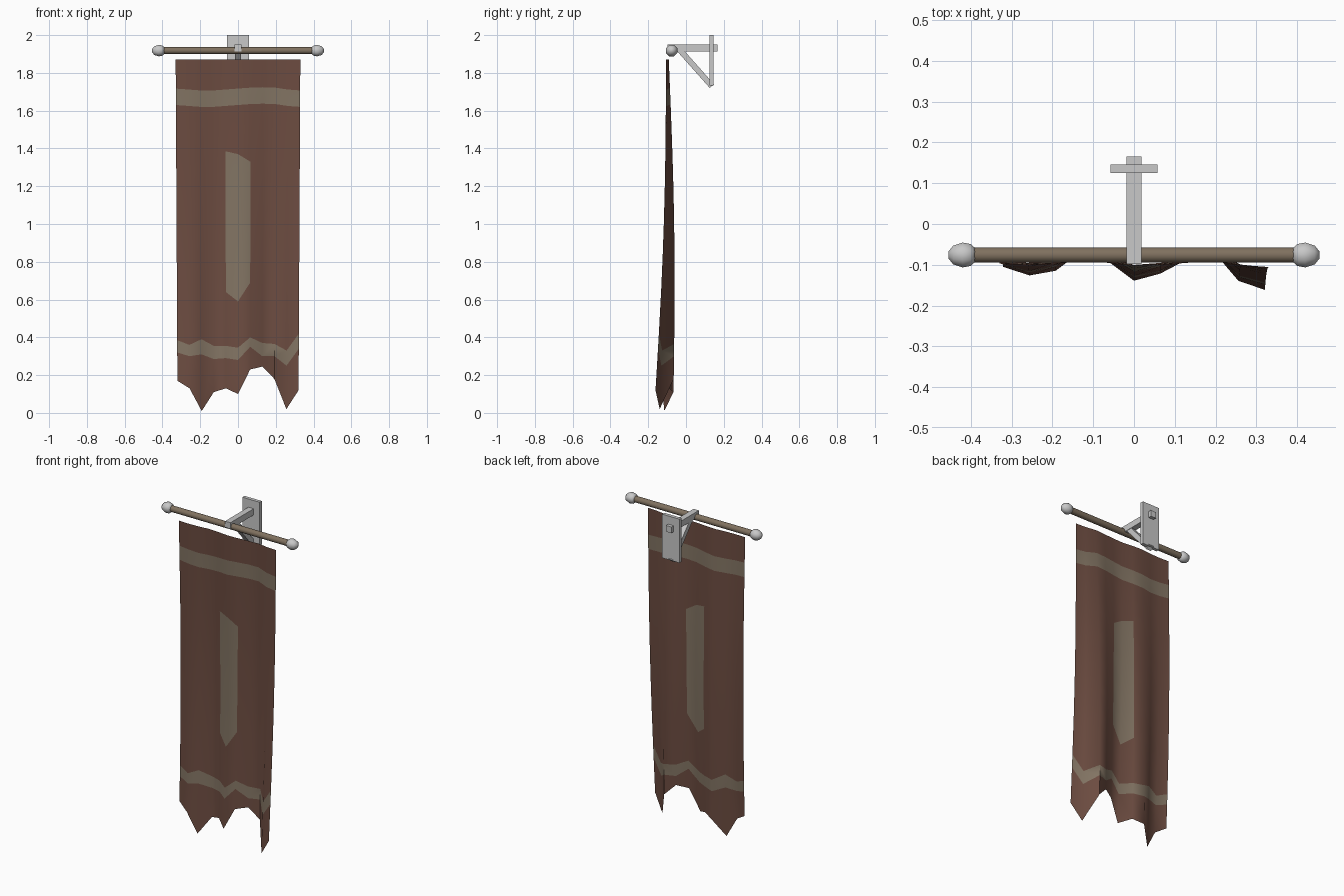
import bpy, bmesh, math
from mathutils import Vector, Matrix

if "Cube" in bpy.data.objects:
    bpy.data.objects.remove(bpy.data.objects["Cube"])


def material(name, r, g, b):
    m = bpy.data.materials.new(name)
    m.use_nodes = True
    m.diffuse_color = (r, g, b, 1)
    m.node_tree.nodes["Principled BSDF"].inputs["Base Color"].default_value = (r, g, b, 1)
    return m


cloth_mat = material("brown cloth", 0.150, 0.072, 0.052)
trim_mat = material("faded trim", 0.225, 0.175, 0.125)
wood_mat = material("pole wood", 0.215, 0.165, 0.115)
metal_mat = material("pale metal", 0.58, 0.58, 0.58)


def finish(name, bm, mats, smooth=None):
    me = bpy.data.meshes.new(name)
    bm.to_mesh(me)
    bm.free()
    ob = bpy.data.objects.new(name, me)
    bpy.context.collection.objects.link(ob)
    for m in mats:
        me.materials.append(m)
    if smooth:
        bpy.ops.object.select_all(action='DESELECT')
        ob.select_set(True)
        bpy.context.view_layer.objects.active = ob
        bpy.ops.object.shade_smooth_by_angle(angle=math.radians(smooth))
    return ob


def box(name, center, size, tilt=0):
    bm = bmesh.new()
    bmesh.ops.create_cube(bm, size=1)
    mat = Matrix.Translation(center) @ Matrix.Rotation(tilt, 4, 'X') @ Matrix.Diagonal((*size, 1))
    bmesh.ops.transform(bm, matrix=mat, verts=bm.verts)
    return finish(name, bm, [metal_mat])


def lathe_x(name, profile, sides, mat, smooth):
    """Spin (x, radius) points round the pole axis."""
    bm = bmesh.new()
    rings = []
    for x, r in profile:
        rings.append([bm.verts.new((x, AXIS_Y + r * math.cos(a), AXIS_Z + r * math.sin(a)))
                      for a in (math.tau * (i + 0.5) / sides for i in range(sides))])
    for a, b in zip(rings, rings[1:]):
        for i in range(sides):
            j = (i + 1) % sides
            bm.faces.new((a[i], a[j], b[j], b[i]))
    bm.faces.new(rings[0])
    bm.faces.new(rings[-1])
    bmesh.ops.recalc_face_normals(bm, faces=bm.faces)
    return finish(name, bm, [mat], smooth)


# Pole and end knobs
AXIS_Y, AXIS_Z = -0.076, 1.918
lathe_x("pole", [(-0.4, 0.019), (0.4, 0.019)], 12, wood_mat, 40)
knob = [(0.39, 0.019), (0.4, 0.029), (0.42, 0.033), (0.443, 0.025), (0.455, 0.009)]
for side, s in (("left", 1), ("right", -1)):
    lathe_x(side + "_knob", [(s * x, r) for x, r in knob], 8, metal_mat, 50)

# Wall bracket
box("wall_plate", (0, 0.135, 1.867), (0.116, 0.021, 0.266))
box("bracket_arm", (0, 0.034, 1.931), (0.036, 0.264, 0.038))
upper, lower = Vector((0, -0.045, 1.935)), Vector((0, 0.137, 1.73))
run = lower - upper
box("bracket_brace", (upper + lower) / 2, (0.032, run.length, 0.03), math.atan2(run.z, run.y))

# Banner: eleven columns, with rows following the hem and the painted bands
hem = [.17, .13, .01, .11, .13, .10, .23, .245, .18, .02, .12]
low_band = [.32, .30, .31, .285, .29, .28, .35, .30, .30, .25, .34]
low_band_top = [.385, .36, .39, .355, .355, .345, .40, .37, .365, .33, .42]
bar_foot = [.65, .65, .65, .65, .64, .59, .69, .68, .67, .66, .66]
bar_head = [1.36, 1.36, 1.37, 1.38, 1.385, 1.37, 1.33, 1.34, 1.35, 1.35, 1.35]
high_band = [1.63, 1.625, 1.62, 1.62, 1.625, 1.63, 1.635, 1.637, 1.635, 1.625, 1.62]
fold = [-.11, -.13, -.115, -.07, -.095, -.142, -.13, -.095, -.07, -.14, -.165]
COLS, TOP = len(hem), 1.87


def between(a, b, t):
    return [p + (q - p) * t for p, q in zip(a, b)]


rows = [hem, low_band, low_band_top, bar_foot]
rows += [between(bar_foot, bar_head, t) for t in (0.25, 0.5, 0.75)]
rows += [bar_head, high_band, [z + 0.087 for z in high_band], [TOP] * COLS]
BAR_ROWS, BAND_ROWS, BAR_COLS = range(3, 7), (1, 8), (4, 5)

bm = bmesh.new()
grid = []
for row in rows:
    line = []
    for c, z in enumerate(row):
        drop = (TOP - z) / TOP
        x = (c / (COLS - 1) - 0.5) * (0.66 - 0.02 * drop)
        top_y = -0.098 + 0.15 * (fold[c] + 0.115)
        y = top_y + (fold[c] - top_y) * min(1, drop * 1.08) + 0.018 * math.sin(math.pi * drop)
        line.append(bm.verts.new((x, y, z)))
    grid.append(line)
for r in range(len(rows) - 1):
    for c in range(COLS - 1):
        f = bm.faces.new((grid[r][c], grid[r][c + 1], grid[r + 1][c + 1], grid[r + 1][c]))
        painted = r in BAND_ROWS or (r in BAR_ROWS and c in BAR_COLS)
        f.material_index = 1 if painted else 0
finish("banner_cloth", bm, [cloth_mat, trim_mat], 60)
